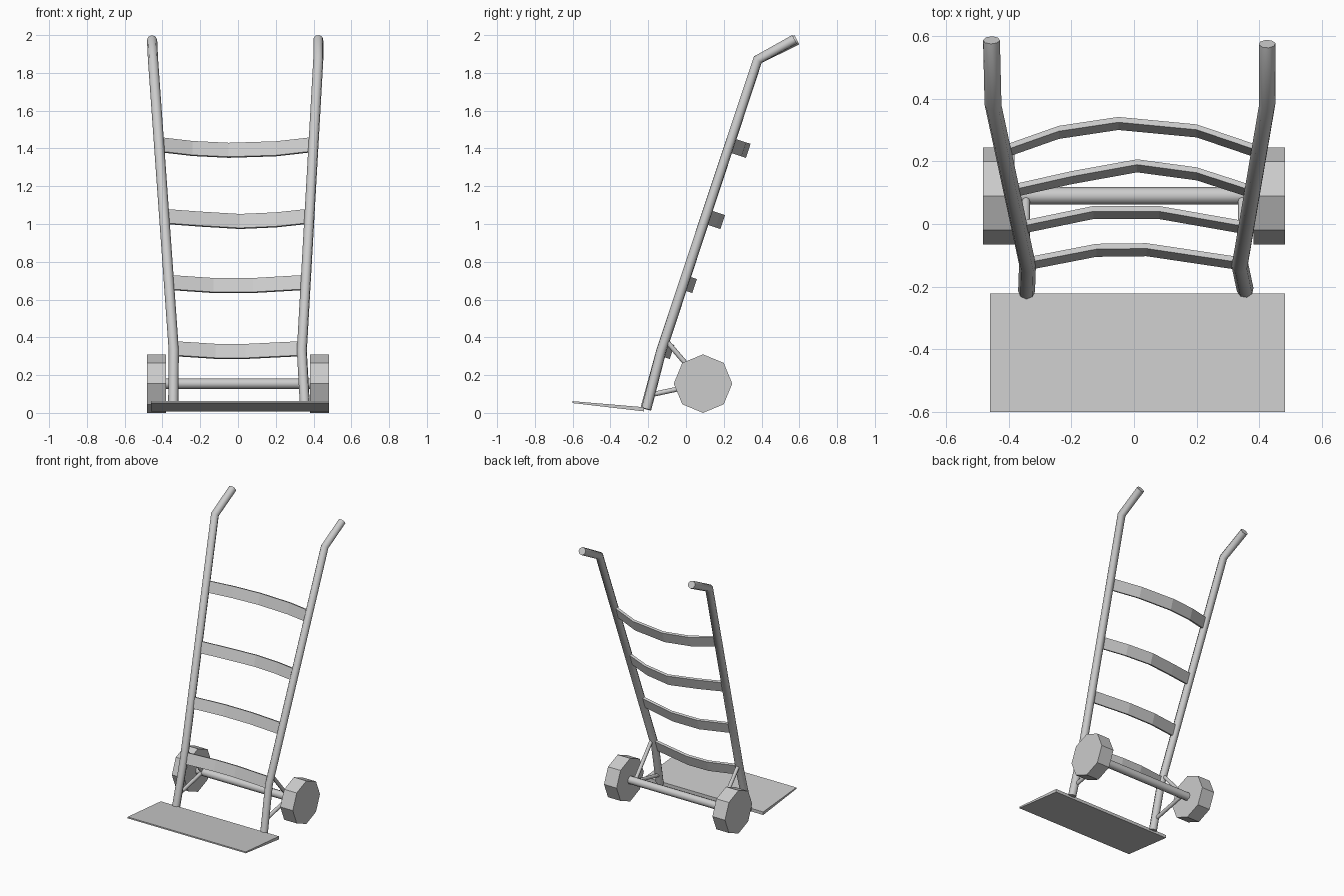
import bpy, bmesh, math
from mathutils import Vector

if "Cube" in bpy.data.objects:
    bpy.data.objects.remove(bpy.data.objects["Cube"])

UP = Vector((0, 0.314, 0.949))      # direction along the leaning frame
BACK = Vector((0, 0.949, -0.314))   # direction square to the frame, rearwards


def tube(name, points, radius):
    """Eight-sided capped tube along a polyline."""
    cu = bpy.data.curves.new(name, 'CURVE')
    cu.dimensions = '3D'
    cu.bevel_depth = radius
    cu.bevel_resolution = 2
    cu.use_fill_caps = True
    sp = cu.splines.new('POLY')
    sp.points.add(len(points) - 1)
    for p, co in zip(sp.points, points):
        p.co = (*co, 1)
    ob = bpy.data.objects.new(name, cu)
    bpy.context.collection.objects.link(ob)
    bpy.ops.object.select_all(action='DESELECT')
    ob.select_set(True)
    bpy.context.view_layer.objects.active = ob
    bpy.ops.object.convert(target='MESH')
    bpy.ops.object.shade_smooth_by_angle(angle=math.radians(50))
    return bpy.context.object


def loft(name, sections):
    """Flat-faced solid through a row of four-cornered sections."""
    bm = bmesh.new()
    rings = [[bm.verts.new(c) for c in s] for s in sections]
    for a, b in zip(rings, rings[1:]):
        for i in range(4):
            j = (i + 1) % 4
            bm.faces.new((a[i], a[j], b[j], b[i]))
    bm.faces.new(rings[0][::-1])
    bm.faces.new(rings[-1])
    bmesh.ops.recalc_face_normals(bm, faces=bm.faces)
    me = bpy.data.meshes.new(name)
    bm.to_mesh(me)
    bm.free()
    ob = bpy.data.objects.new(name, me)
    bpy.context.collection.objects.link(ob)
    return ob


def rail_y(z):
    return -0.13 + (z - 0.33) * 0.331


# Side rails with bent handles
tube("left_rail", [(-0.343, -0.215, 0.02), (-0.34, -0.13, 0.33),
                   (-0.45, 0.38, 1.87), (-0.455, 0.587, 1.975)], 0.027)
tube("right_rail", [(0.355, -0.21, 0.02), (0.338, -0.13, 0.33),
                    (0.425, 0.38, 1.87), (0.425, 0.575, 1.977)], 0.027)

# Curved cross straps: end height, then (x, rearward bow) along the strap
straps = [
    (0.34, [(-0.34, 0), (-0.12, 0.045), (0.04, 0.047), (0.34, 0)]),
    (0.69, [(-0.36, 0), (-0.13, 0.05), (0.08, 0.05), (0.35, 0)]),
    (1.04, [(-0.39, 0), (-0.2, 0.045), (0.01, 0.085), (0.2, 0.058), (0.37, 0)]),
    (1.42, [(-0.415, 0), (-0.24, 0.065), (-0.05, 0.095), (0.2, 0.07), (0.395, 0)]),
]
for n, (z, bows) in enumerate(straps):
    h, t = UP * 0.039, BACK * 0.009
    sections = []
    for x, bow in bows:
        c = Vector((x, rail_y(z), z)) + BACK * bow
        sections.append([c - h - t, c + h - t, c + h + t, c - h + t])
    loft(f"cross_strap_{n + 1}", sections)

# Toe plate, a thin wedge rising toward the front
loft("toe_plate", [[(x, -0.6, 0.052), (x, -0.6, 0.062),
                    (x, -0.222, 0.03), (x, -0.222, 0.008)]
                   for x in (-0.46, 0.482)])

# Axle
AY, AZ = 0.09, 0.155
tube("axle", [(-0.40, AY, AZ), (0.40, AY, AZ)], 0.028)

# Wheels and axle braces
for side, s in (("left", -1), ("right", 1)):
    bpy.ops.mesh.primitive_cylinder_add(
        vertices=8, radius=0.155, depth=0.1,
        location=(s * 0.432, AY, AZ), rotation=(0, math.pi / 2, 0))
    bpy.context.object.name = side + "_wheel"
    x = s * 0.345
    tube(side + "_upper_brace", [(x, -0.12, 0.40), (x, AY, AZ)], 0.013)
    tube(side + "_lower_brace", [(x, -0.19, 0.095), (x, AY, AZ)], 0.013)
